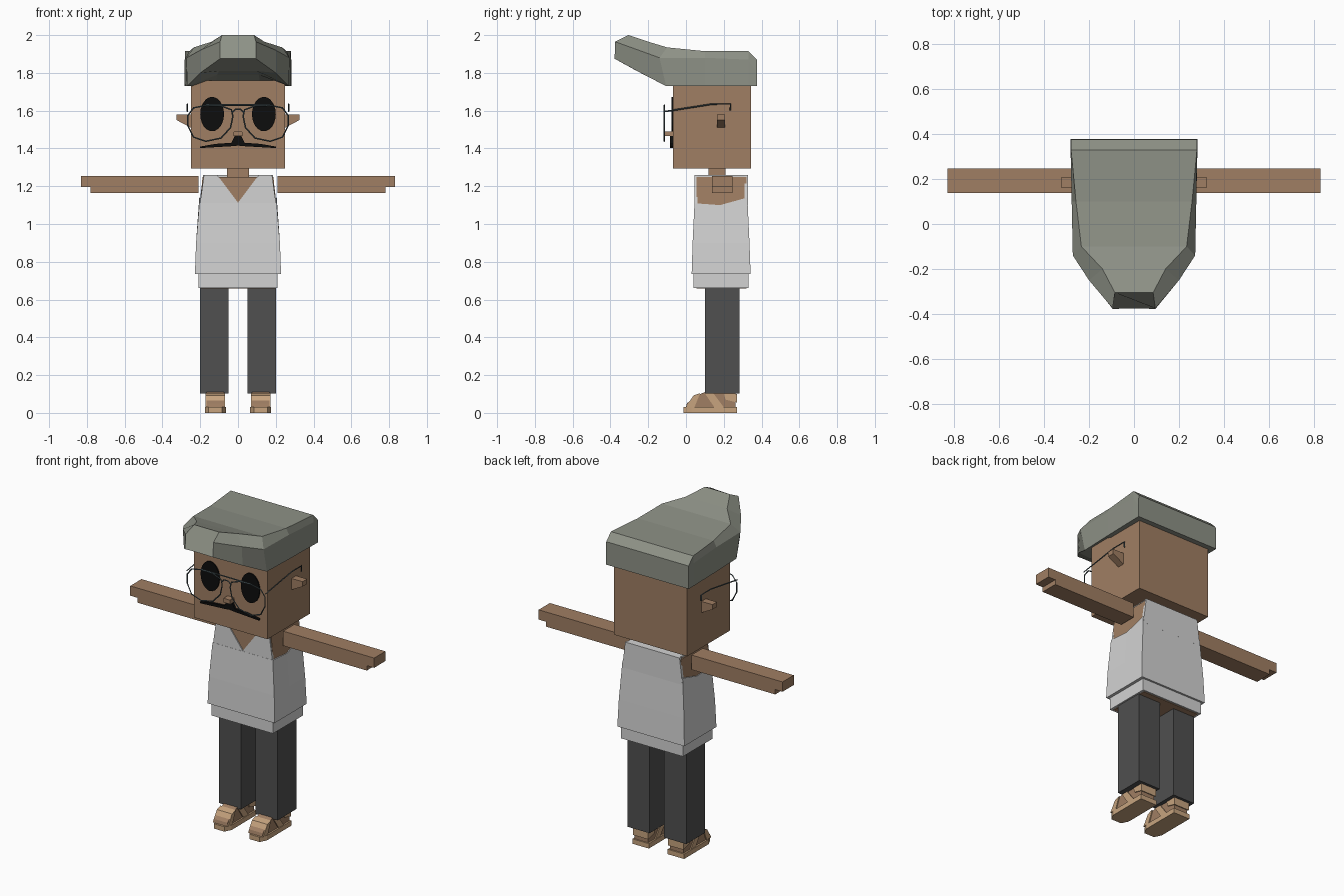
import bpy, bmesh, math
from mathutils import Vector

if "Cube" in bpy.data.objects:
    bpy.data.objects.remove(bpy.data.objects["Cube"])


def material(name, r, g, b):
    m = bpy.data.materials.new(name)
    m.use_nodes = True
    m.diffuse_color = (r, g, b, 1)
    bsdf = next(n for n in m.node_tree.nodes if n.type == "BSDF_PRINCIPLED")
    bsdf.inputs["Base Color"].default_value = (r, g, b, 1)
    bsdf.inputs["Roughness"].default_value = 0.9
    return m


skin = material("skin", 0.35, 0.21, 0.125)
white = material("shirt white", 0.65, 0.65, 0.65)
charcoal = material("trouser charcoal", 0.08, 0.08, 0.08)
felt = material("hat grey green", 0.27, 0.285, 0.24)
tan = material("sandal tan", 0.57, 0.37, 0.21)
black = material("black", 0.004, 0.004, 0.004)
metal = material("glasses slate", 0.07, 0.1, 0.11)


def loft(name, rings, mat):
    """Skin a list of equal-length point rings, capped at both ends."""
    bm = bmesh.new()
    rows = [[bm.verts.new(p) for p in ring] for ring in rings]
    n = len(rows[0])
    for a, b in zip(rows, rows[1:]):
        for i in range(n):
            j = (i + 1) % n
            bm.faces.new((a[i], a[j], b[j], b[i]))
    bm.faces.new(rows[0][::-1])
    bm.faces.new(rows[-1])
    bmesh.ops.recalc_face_normals(bm, faces=bm.faces)
    mesh = bpy.data.meshes.new(name)
    bm.to_mesh(mesh)
    bm.free()
    mesh.materials.append(mat)
    obj = bpy.data.objects.new(name, mesh)
    bpy.context.scene.collection.objects.link(obj)
    return obj


def rect(x0, x1, y0, y1, z):
    return [(x0, y0, z), (x1, y0, z), (x1, y1, z), (x0, y1, z)]


def box(name, x0, x1, y0, y1, z0, z1, mat):
    return loft(name, [rect(x0, x1, y0, y1, z0), rect(x0, x1, y0, y1, z1)], mat)


def plate(name, pts, y0, y1, mat):
    """Extrude an x-z outline along y."""
    return loft(name, [[(x, y, z) for x, z in pts] for y in (y0, y1)], mat)


def side_prism(name, pts, x0, x1, mat):
    """Extrude a y-z outline along x."""
    return loft(name, [[(x, y, z) for y, z in pts] for x in (x0, x1)], mat)


def wire(name, pts, mat, closed=False, radius=0.004):
    curve = bpy.data.curves.new(name, "CURVE")
    curve.dimensions = "3D"
    curve.bevel_depth = radius
    curve.bevel_resolution = 0
    curve.use_fill_caps = True
    s = curve.splines.new("POLY")
    s.points.add(len(pts) - 1)
    for p, co in zip(s.points, pts):
        p.co = (*co, 1)
    s.use_cyclic_u = closed
    curve.materials.append(mat)
    obj = bpy.data.objects.new(name, curve)
    bpy.context.scene.collection.objects.link(obj)
    return obj


def mirrored(points):
    """Close a right-half outline with its mirror image."""
    return points + [(-x, z) for x, z in reversed(points) if x]


# Head, neck and torso
box("head", -0.25, 0.25, -0.07, 0.345, 1.295, 1.76, skin)
box("neck", -0.058, 0.058, 0.12, 0.21, 1.22, 1.3, skin)
loft("torso", [rect(-w, w, 0.055, 0.32, z) for w, z in
               ((0.195, 0.658), (0.2, 1.1), (0.188, 1.248))], skin)

# Shirt body, with a dipped armhole line running up toward the back
shirt = []
for w, y0, y1, z, rise in ((0.228, 0.03, 0.342, 0.735, 0), (0.222, 0.035, 0.336, 0.9, 0),
                           (0.205, 0.045, 0.325, 1.11, 0.03)):
    ym = 0.18
    shirt.append([(-w, y0, z), (w, y0, z), (w, ym, z - rise / 3), (w, y1, z + rise),
                  (-w, y1, z + rise), (-w, ym, z - rise / 3)])
loft("shirt_body", shirt, white)
box("shirt_hem", -0.21, 0.21, 0.04, 0.33, 0.662, 0.74, white)

# Upper shirt: V-neck front, plain back, shoulder straps
plate("shirt_back", [(-0.205, 1.1), (0.205, 1.1), (0.185, 1.26), (-0.185, 1.26)],
      0.31, 0.327, white)
box("shirt_back_collar", -0.18, 0.18, 0.26, 0.327, 1.24, 1.26, white)
for side, s in (("left", 1), ("right", -1)):
    plate("shirt_front_" + side, [(0, 1.09), (s * 0.204, 1.09), (s * 0.18, 1.26),
                                  (s * 0.11, 1.26), (0, 1.113)], 0.046, 0.06, white)
    box("shirt_strap_" + side, s * 0.11, s * 0.18, 0.046, 0.327, 1.24, 1.26, white)

# Skin showing in the V
plate("chest_skin", [(0, 1.113), (0.11, 1.248), (-0.11, 1.248)], 0.052, 0.056, skin)

# Face
plate("nose", [(-0.025, 1.465), (0.025, 1.465), (0.022, 1.49), (-0.022, 1.49)],
      -0.11, -0.06, skin)
plate("moustache", mirrored([(0, 1.415), (0.03, 1.412), (0.2, 1.402), (0.2, 1.41),
                             (0.12, 1.424), (0.035, 1.43), (0.015, 1.47), (0, 1.47)]),
      -0.084, -0.06, black)

for side, s in (("left", 1), ("right", -1)):
    # Eyes
    plate("eye_" + side, [(s * 0.137 + 0.063 * math.cos(i * math.tau / 24),
                           1.582 + 0.091 * math.sin(i * math.tau / 24)) for i in range(24)],
          -0.078, -0.065, black)
    # Wedge ears
    plate("ear_" + side, [(s * 0.24, 1.505), (s * 0.325, 1.55), (s * 0.325, 1.58),
                          (s * 0.24, 1.58)], 0.163, 0.207, skin)
    # Glasses: lens rim and temple
    rim = [(0.027, 1.57), (0.04, 1.51), (0.09, 1.455), (0.17, 1.438), (0.235, 1.46),
           (0.265, 1.52), (0.265, 1.575), (0.235, 1.615), (0.17, 1.628), (0.09, 1.625),
           (0.035, 1.605)]
    wire("glasses_rim_" + side, [(s * x, -0.115, z) for x, z in rim], metal, True)
    temple = [(-0.115, 1.595), (0.14, 1.635), (0.235, 1.635), (0.235, 1.6)]
    wire("glasses_temple_" + side, [(s * 0.268, y, z) for y, z in temple], metal)

    # Arms: upper slab reaching the fingertips, shorter lower slab
    box("arm_" + side, s * 0.21, s * 0.83, 0.138, 0.247, 1.195, 1.255, skin)
    box("arm_lower_" + side, s * 0.21, s * 0.78, 0.138, 0.247, 1.165, 1.2, skin)

    # Legs
    box("trouser_leg_" + side, s * 0.05, s * 0.2, 0.1, 0.283, 0.103, 0.67, charcoal)

    # Sandals: clipped sole, foot, toe band, side strap and heel band
    c = s * 0.12
    sole = [(-0.035, -0.012), (0.035, -0.012), (0.056, 0.03), (0.056, 0.27),
            (-0.056, 0.27), (-0.056, 0.03)]
    loft("sandal_sole_" + side, [[(c + x, y, z) for x, y in sole] for z in (0, 0.03)], tan)
    side_prism("foot_" + side, [(0.0, 0.03), (0.262, 0.03), (0.262, 0.11), (0.1, 0.11),
                                (0.05, 0.09), (0.005, 0.05)], c - 0.046, c + 0.046, skin)
    for name, outline in (
            ("toe_band", [(0.0, 0.03), (0.045, 0.03), (0.075, 0.104), (0.04, 0.093)]),
            ("side_strap", [(0.15, 0.03), (0.2, 0.03), (0.145, 0.103), (0.1, 0.103)]),
            ("heel_band", [(0.21, 0.07), (0.27, 0.055), (0.27, 0.1), (0.2, 0.1)])):
        side_prism("sandal_" + name + "_" + side, outline, c - 0.052, c + 0.052, tan)

# Glasses bridge and brow bar
wire("glasses_bridge", [(x, -0.115, z) for x, z in
                        ((-0.03, 1.59), (-0.015, 1.607), (0.015, 1.607), (0.03, 1.59))], metal)
wire("glasses_bar", [(-0.17, -0.115, 1.63), (0.17, -0.115, 1.63)], metal)

# Hat: half sections of top rim, side ridge, outer bottom and inner bottom (x, y, z)
sections = [
    [(0.28, 0.375, 1.87), (0.282, 0.377, 1.8), (0.282, 0.377, 1.73), (0.12, 0.377, 1.73)],
    [(0.28, 0.33, 1.915), (0.282, 0.33, 1.87), (0.282, 0.33, 1.73), (0.12, 0.33, 1.73)],
    [(0.258, 0.1, 1.915), (0.277, 0.1, 1.88), (0.277, 0.1, 1.73), (0.12, 0.1, 1.73)],
    [(0.234, -0.1, 1.935), (0.272, -0.14, 1.88), (0.27, -0.105, 1.73), (0.11, -0.11, 1.79)],
    [(0.14, -0.2, 1.965), (0.2, -0.25, 1.92), (0.2, -0.24, 1.8), (0.1, -0.26, 1.81)],
    [(0.085, -0.305, 2.0), (0.095, -0.375, 1.965), (0.095, -0.378, 1.875),
     (0.05, -0.376, 1.875)],
]
loft("hat", [half + [(-x, y, z) for x, y, z in reversed(half)] for half in sections], felt)
